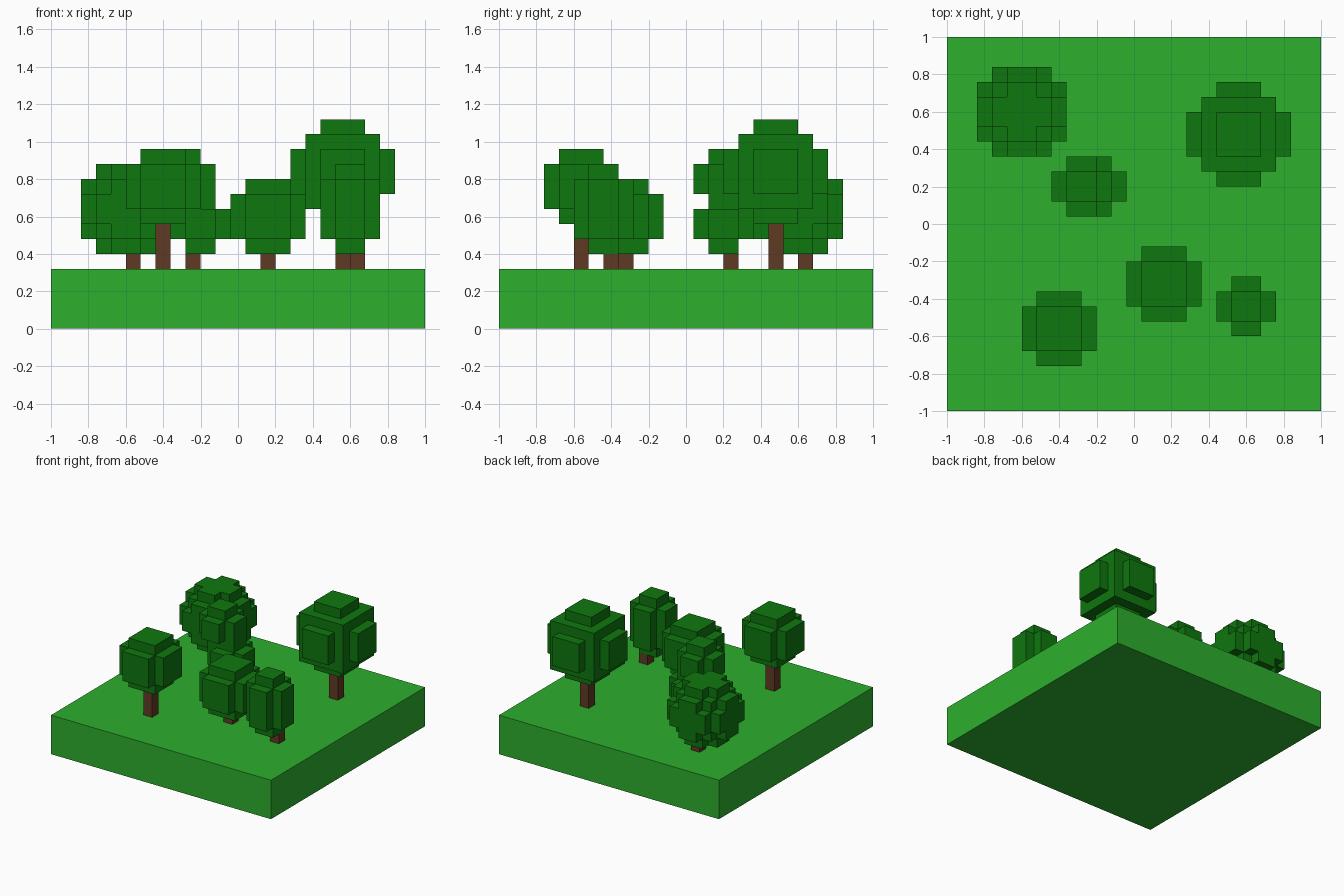
import bpy, bmesh, math
from mathutils import Vector

if "Cube" in bpy.data.objects:
    bpy.data.objects.remove(bpy.data.objects["Cube"])

V = 0.08        # voxel size
GROUND = 0.32   # height of the lawn


def material(name, rgb):
    m = bpy.data.materials.new(name)
    m.diffuse_color = (*rgb, 1)
    m.use_nodes = True
    m.node_tree.nodes["Principled BSDF"].inputs["Base Color"].default_value = m.diffuse_color
    return m


GRASS = material("grass green", (0.026, 0.43, 0.026))
LEAF = material("leaf green", (0.0045, 0.185, 0.0045))
BARK = material("bark brown", (0.117, 0.042, 0.017))


def finish(bm, name, mat):
    mesh = bpy.data.meshes.new(name)
    bm.to_mesh(mesh)
    bm.free()
    mesh.materials.append(mat)
    obj = bpy.data.objects.new(name, mesh)
    bpy.context.collection.objects.link(obj)


def box(name, lo, hi, mat):
    bm = bmesh.new()
    bmesh.ops.create_cube(bm, size=1)
    lo, hi = Vector(lo), Vector(hi)
    for v in bm.verts:
        v.co = (lo + hi) / 2 + v.co * (hi - lo)
    finish(bm, name, mat)


def voxel_ball(low, n):
    """Voxels of an n-wide ball whose lower corner is at `low`."""
    first = [round((low[0] + 1) / V), round((low[1] + 1) / V), round(low[2] / V)]
    c = (n - 1) / 2
    return {(first[0] + i, first[1] + j, first[2] + k)
            for i in range(n) for j in range(n) for k in range(n)
            if (i - c) ** 2 + (j - c) ** 2 + (k - c) ** 2 <= n * n / 4}


def crown(name, balls):
    """Outer skin of all the voxel balls joined together."""
    cells = set().union(*(voxel_ball(low, n) for low, n in balls))
    bm = bmesh.new()
    for cell in cells:
        for axis in range(3):
            for side in (0, 1):
                near = list(cell)
                near[axis] += 2 * side - 1
                if tuple(near) in cells:
                    continue
                a, b = (axis + 1) % 3, (axis + 2) % 3
                ring = []
                for da, db in ((0, 0), (1, 0), (1, 1), (0, 1)):
                    p = list(cell)
                    p[axis] += side
                    p[a] += da
                    p[b] += db
                    ring.append(bm.verts.new((p[0] * V - 1, p[1] * V - 1, p[2] * V)))
                bm.faces.new(ring if side else ring[::-1])
    bmesh.ops.remove_doubles(bm, verts=bm.verts[:], dist=0.001)
    finish(bm, name, LEAF)


# Lawn slab
box("lawn", (-1, -1, 0), (1, 1, GROUND), GRASS)

# Trees: name, trunk centre, list of (lower corner, width in voxels)
TREES = [
    ("back_left", (-0.56, 0.64), [((-0.84, 0.36, 0.40), 6)]),
    ("middle", (-0.24, 0.24), [((-0.36, 0.04, 0.40), 4), ((-0.44, 0.04, 0.64), 4)]),
    ("back_right", (0.56, 0.48), [((0.28, 0.20, 0.56), 7)]),
    ("front_middle", (0.16, -0.32), [((-0.04, -0.52, 0.40), 5)]),
    ("front_right", (0.64, -0.40), [((0.44, -0.60, 0.40), 4), ((0.44, -0.60, 0.56), 4)]),
    ("front_left", (-0.40, -0.56), [((-0.60, -0.76, 0.56), 5)]),
]
for name, (x, y), balls in TREES:
    h = V / 2
    box(name + "_trunk", (x - h, y - h, GROUND), (x + h, y + h, balls[0][0][2]), BARK)
    crown(name + "_crown", balls)
